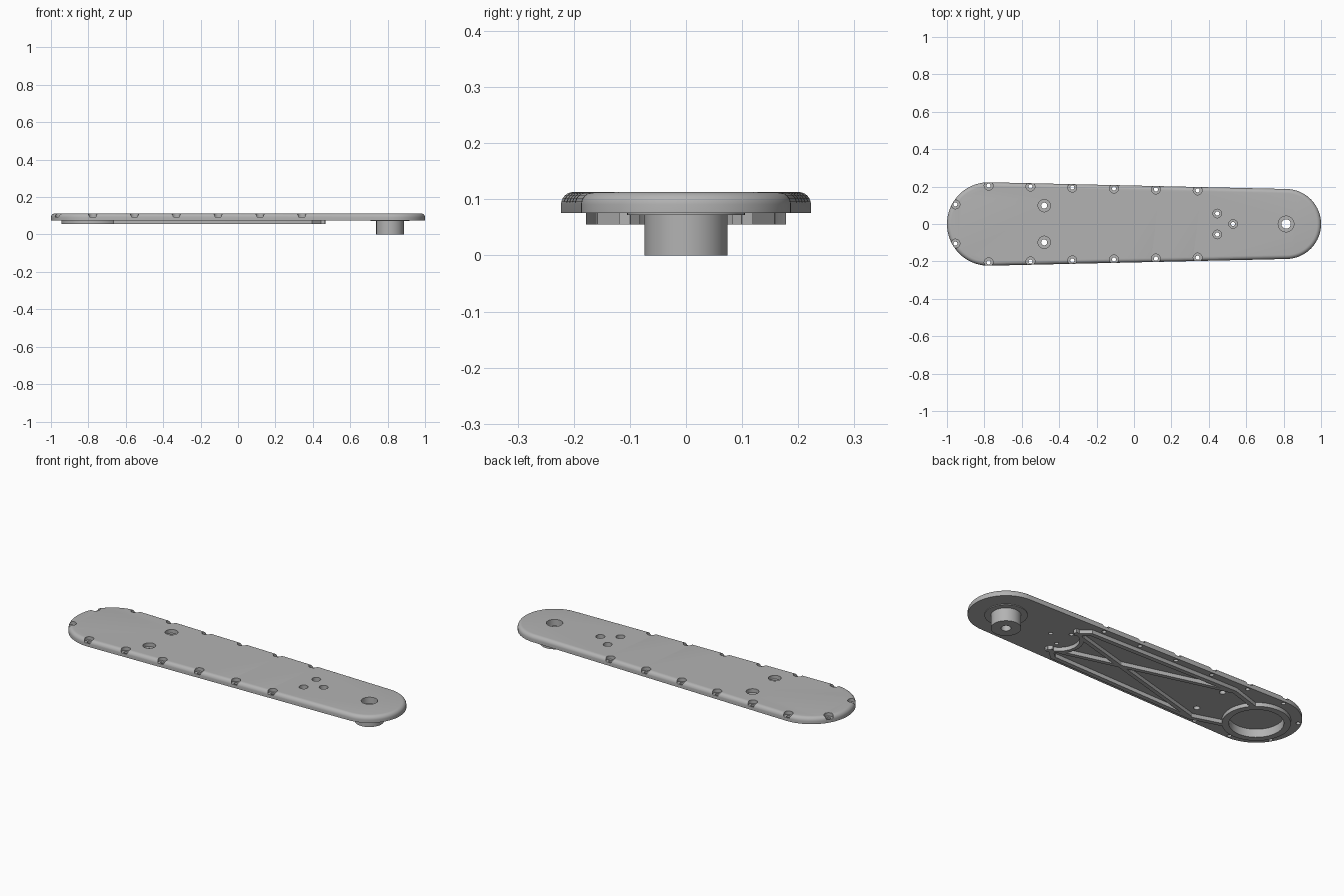
import bpy, bmesh
from math import sin, cos, pi, asin, radians
from mathutils import Vector

cube = bpy.data.objects.get("Cube")
if cube:
    bpy.data.objects.remove(cube, do_unlink=True)

grey = bpy.data.materials.new("machined_grey")
grey.use_nodes = True
COLOR = (0.45, 0.45, 0.45, 1)
grey.diffuse_color = COLOR
grey.node_tree.nodes["Principled BSDF"].inputs["Base Color"].default_value = COLOR

BIG, SMALL = -0.777, 0.813             # centres of the two rounded ends
R_BIG, R_SMALL = 0.223, 0.187
BOTTOM, TOP, RIB = 0.076, 0.113, 0.055  # plate faces and rib underside


def loft(bm, loops, ring=False):
    """Skin a stack of matching loops; cap the ends, or join last to first."""
    rows = [[bm.verts.new(p) for p in loop] for loop in loops]
    n = len(rows[0])
    pairs = list(zip(rows, rows[1:])) + ([(rows[-1], rows[0])] if ring else [])
    for a, b in pairs:
        for i in range(n):
            j = (i + 1) % n
            bm.faces.new((a[i], a[j], b[j], b[i]))
    if not ring:
        bm.faces.new(rows[0][::-1])
        bm.faces.new(rows[-1])


def lathe(bm, x, y, profile, ring=False, n=48):
    """Turn a radius/height profile about a vertical axis at x, y."""
    loft(bm, [[(x + r * cos(2 * pi * i / n), y + r * sin(2 * pi * i / n), z)
               for i in range(n)] for r, z in profile], ring)


def strip(bm, points, width, closed_z=(RIB, BOTTOM + 0.002)):
    """Extruded band with mitred corners along a flat path."""
    pts = [Vector(p) for p in points]
    left, right = [], []
    for i, p in enumerate(pts):
        a = (p - pts[i - 1]).normalized() if i else None
        b = (pts[i + 1] - p).normalized() if i + 1 < len(pts) else None
        a, b = a or b, b or a
        t = (a + b).normalized()
        side = Vector((-t.y, t.x)) * (width / 2 / t.dot(a))
        left.append(p + side)
        right.append(p - side)
    outline = left + right[::-1]
    loft(bm, [[(p.x, p.y, z) for p in outline] for z in closed_z])


def finish(name, bm):
    bmesh.ops.recalc_face_normals(bm, faces=bm.faces)
    mesh = bpy.data.meshes.new(name)
    bm.to_mesh(mesh)
    bm.free()
    mesh.materials.append(grey)
    obj = bpy.data.objects.new(name, mesh)
    bpy.context.collection.objects.link(obj)
    return obj


def select(obj):
    bpy.ops.object.select_all(action='DESELECT')
    obj.select_set(True)
    bpy.context.view_layer.objects.active = obj


def smooth(obj):
    select(obj)
    bpy.ops.object.shade_smooth_by_angle(angle=radians(32))


# Tapered plate with a rounded upper rim
tilt = asin((R_BIG - R_SMALL) / (SMALL - BIG))


def outline(inset, z, n=40):
    pts = []
    half = pi / 2 - tilt
    for cx, r, start, end in ((SMALL, R_SMALL, -half, half),
                              (BIG, R_BIG, half, 2 * pi - half)):
        for i in range(n + 1):
            a = start + (end - start) * i / n
            pts.append((cx + (r - inset) * cos(a), (r - inset) * sin(a), z))
    return pts


bm = bmesh.new()
FILLET = 0.022
rim = [outline(FILLET * (1 - cos(a)), TOP - FILLET * (1 - sin(a)))
       for a in (i * pi / 12 for i in range(7))]
loft(bm, [outline(0, BOTTOM)] + rim)
plate = finish("plate", bm)

# Stepped hole cutters, bearing pocket and pivot bore
bm = bmesh.new()


def screw_hole(x, y, head, shank, floor):
    lathe(bm, x, y, [(shank, 0.04), (shank, floor), (head, floor), (head, 0.15)], n=24)


for side in (1, -1):
    for i in range(6):
        x = BIG + i * 0.2235
        y = R_BIG - 0.018 - (x - BIG) * sin(tilt)
        screw_hole(x, side * y, 0.024, 0.011, 0.094)
    screw_hole(-0.955, side * 0.105, 0.024, 0.011, 0.094)
    screw_hole(-0.48, side * 0.098, 0.033, 0.016, 0.092)
    screw_hole(0.445, side * 0.056, 0.023, 0.011, 0.092)
screw_hole(0.53, 0, 0.023, 0.011, 0.092)
lathe(bm, SMALL, 0, [(0.042, 0.04), (0.042, 0.15)])
lathe(bm, BIG, 0, [(0.134, 0.04), (0.134, 0.1)])
cutter = finish("hole_cutter", bm)
cutter.hide_render = True

cut = plate.modifiers.new("holes", 'BOOLEAN')
cut.operation = 'DIFFERENCE'
cut.solver = 'EXACT'
cut.object = cutter
select(plate)
bpy.ops.object.modifier_apply(modifier=cut.name)
bpy.data.objects.remove(cutter, do_unlink=True)
smooth(plate)

# Pivot boss with a thin flange, bored through
bm = bmesh.new()
lathe(bm, SMALL, 0, [(0.025, 0), (0.074, 0), (0.074, 0.072), (0.105, 0.072),
                     (0.105, 0.078), (0.025, 0.078)], ring=True)
smooth(finish("pivot_boss", bm))

# Bearing ring around the pocket
bm = bmesh.new()
lathe(bm, BIG, 0, [(0.134, RIB), (0.168, RIB), (0.168, BOTTOM + 0.002),
                   (0.134, BOTTOM + 0.002)], ring=True)
smooth(finish("bearing_ring", bm))

# Stiffening rails and crossed braces on the underside
for side, label in ((1, "left"), (-1, "right")):
    bm = bmesh.new()
    strip(bm, [(-0.67, side * 0.112), (-0.5, side * 0.166),
               (0.392, side * 0.146), (0.455, side * 0.091)], 0.024)
    smooth(finish(label + "_rail", bm))
    bm = bmesh.new()
    strip(bm, [(-0.49, side * 0.16), (0.4, side * -0.086)], 0.022)
    smooth(finish(label + "_brace", bm))

# Curved end rib
bm = bmesh.new()
arc = [radians(95 + i * 170 / 24) for i in range(25)]
strip(bm, [(0.475 + 0.11 * cos(a), 0.11 * sin(a)) for a in arc], 0.02)
smooth(finish("curved_end_rib", bm))
